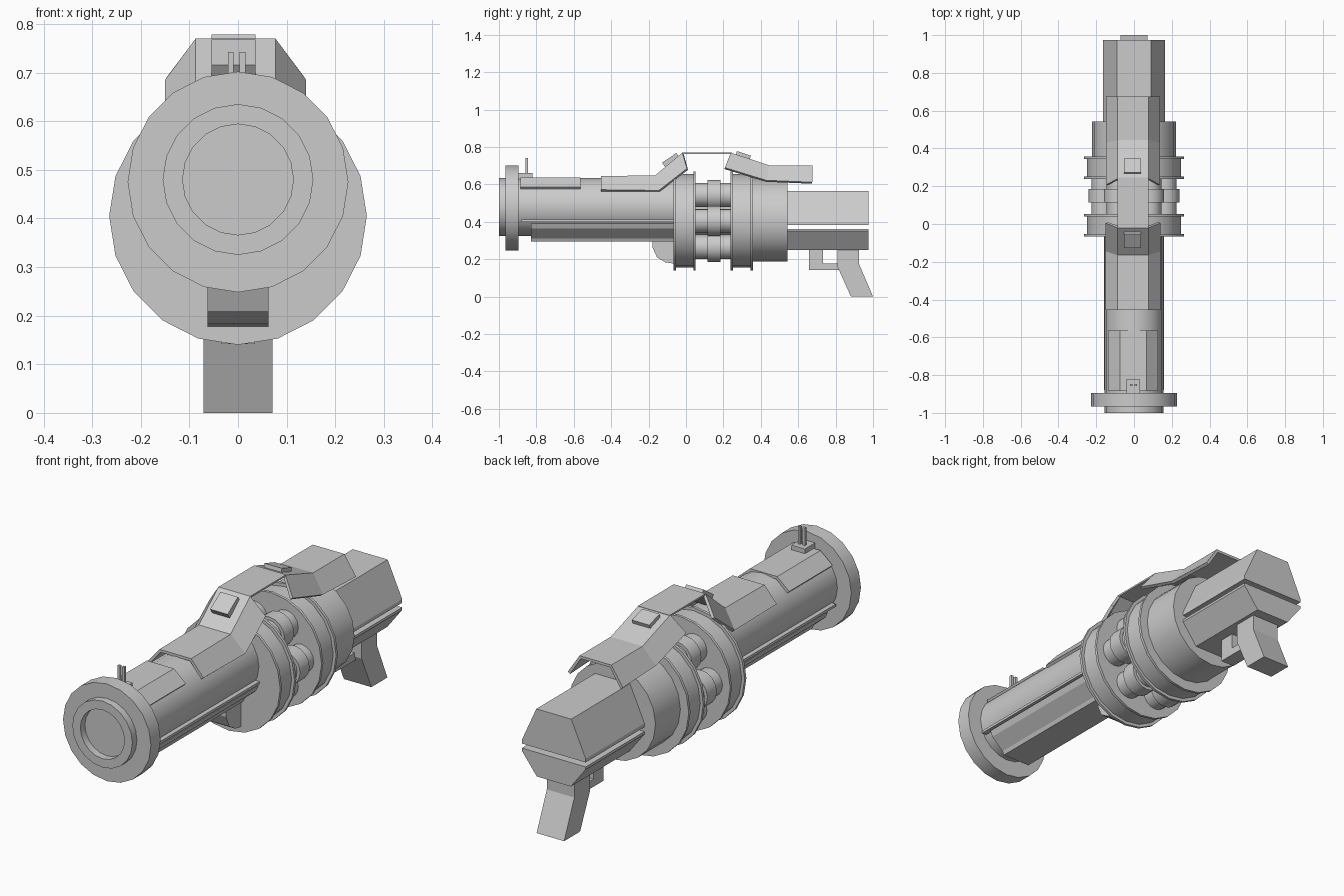
import bpy, bmesh, math

if "Cube" in bpy.data.objects:
    bpy.data.objects.remove(bpy.data.objects["Cube"])

CX = -0.005  # slight sideways offset of the cover plates


def finish(name, verts, faces, recalc=True, smooth=False):
    me = bpy.data.meshes.new(name)
    me.from_pydata(verts, [], faces)
    if recalc:
        bm = bmesh.new()
        bm.from_mesh(me)
        bmesh.ops.recalc_face_normals(bm, faces=bm.faces)
        bm.to_mesh(me)
        bm.free()
    ob = bpy.data.objects.new(name, me)
    bpy.context.collection.objects.link(ob)
    if smooth:
        bpy.ops.object.select_all(action='DESELECT')
        ob.select_set(True)
        bpy.context.view_layer.objects.active = ob
        bpy.ops.object.shade_smooth_by_angle(angle=math.radians(30))
    return ob


def lathe(name, profile, z, x=0, n=20):
    """Turn (y, radius) points around an axis parallel to y, capping both ends."""
    verts, faces = [], []
    for y, r in profile:
        for k in range(n):
            a = 2 * math.pi * k / n
            verts.append((x + r * math.cos(a), y, z + r * math.sin(a)))
    for i in range(len(profile) - 1):
        for k in range(n):
            m = (k + 1) % n
            faces.append((i*n + k, i*n + m, (i+1)*n + m, (i+1)*n + k))
    faces.append(tuple(range(n)))
    faces.append(tuple(range((len(profile) - 1) * n, len(profile) * n)))
    return finish(name, verts, faces, smooth=True)


def prism(name, ring_a, ring_b):
    n = len(ring_a)
    faces = [(k, (k+1) % n, n + (k+1) % n, n + k) for k in range(n)]
    faces += [tuple(range(n)), tuple(range(n, 2*n))]
    return finish(name, ring_a + ring_b, faces)


def along_y(name, half, y0, y1):
    """Mirror an (x, z) half section and extrude it along y."""
    sec = half + [(-x, z) for x, z in reversed(half)]
    return prism(name, [(x, y0, z) for x, z in sec], [(x, y1, z) for x, z in sec])


def along_x(name, prof, hw, x=0):
    """Extrude a (y, z) profile across x."""
    return prism(name, [(x - hw, y, z) for y, z in prof],
                 [(x + hw, y, z) for y, z in prof])


def shell(name, stations, top, side, x=0, thick=0.014):
    """Folded sheet; stations are (y top, z top, y edge, z edge)."""
    verts, faces = [], []
    for yt, zt, ye, ze in stations:
        verts += [(x - side, ye, ze), (x - top, yt, zt), (x + top, yt, zt), (x + side, ye, ze)]
    for i in range(len(stations) - 1):
        for j in range(3):
            a = 4*i + j
            faces.append((a, a+1, a+5, a+4))
    ob = finish(name, verts, faces, recalc=False)
    mod = ob.modifiers.new("thickness", 'SOLIDIFY')
    mod.thickness, mod.offset = thick, -1
    return ob


# Barrel with bore, and the muzzle flange
lathe("barrel", [(-0.06, 0.155), (-1.0, 0.155), (-1.0, 0.114), (-0.55, 0.114)], 0.48)
lathe("muzzle_flange", [(-0.966, 0.15), (-0.966, 0.227), (-0.895, 0.227), (-0.895, 0.15)], 0.475)

# Barrel dressing: top panel, under panel, side rails, chin
shell("barrel_top_panel", [(-0.885, 0.638, -0.885, 0.585), (-0.565, 0.638, -0.565, 0.585)],
      0.07, 0.132, CX)
along_y("barrel_under_panel", [(0.152, 0.392), (0.14, 0.365), (0.08, 0.312), (0.072, 0.295)],
        -0.83, -0.06)
for s in (-1, 1):
    along_x("barrel_side_rail", [(-0.88, 0.40), (-0.06, 0.40), (-0.06, 0.412), (-0.88, 0.412)],
            0.012, s * 0.146)
along_x("chin", [(-0.18, 0.32), (-0.18, 0.265), (-0.155, 0.21), (-0.11, 0.183),
                 (-0.05, 0.175), (-0.05, 0.32)], 0.063)

# Front sight
along_x("sight_base", [(-0.9, 0.62), (-0.82, 0.62), (-0.82, 0.66), (-0.9, 0.66)], 0.035, CX)
for s in (-1, 1):
    along_x("sight_post", [(-0.858, 0.65), (-0.846, 0.65), (-0.846, 0.742), (-0.858, 0.742)],
            0.006, -0.003 + s * 0.012)

# Two drum plates with raised rims, and the rear housing
for label, y0, y1 in (("front", -0.067, 0.052), ("rear", 0.238, 0.358)):
    t = 0.013
    lathe(label + "_drum_plate", [(y0, 0.265), (y0 + t, 0.265), (y0 + t, 0.25),
                                  (y1 - t, 0.25), (y1 - t, 0.265), (y1, 0.265)], 0.405)
lathe("rear_housing", [(0.35, 0.222), (0.542, 0.222)], 0.41)

# Ring of six chambers around an axle
lathe("drum_axle", [(0.04, 0.085), (0.25, 0.085)], 0.405)
for k in range(6):
    a = k * math.pi / 3
    lathe("chamber", [(0.04, 0.065), (0.115, 0.065), (0.115, 0.08), (0.185, 0.08),
                      (0.185, 0.065), (0.25, 0.065)],
          0.405 + 0.16 * math.sin(a), 0.16 * math.cos(a), 16)

# Folded cover plates joined by a thin bridge
shell("front_cover", [(-0.455, 0.645, -0.455, 0.572), (-0.165, 0.648, -0.145, 0.568),
                      (-0.02, 0.77, 0.005, 0.685)], 0.082, 0.145, CX)
shell("rear_cover", [(0.24, 0.77, 0.208, 0.69), (0.445, 0.702, 0.43, 0.622),
                     (0.675, 0.702, 0.675, 0.612)], 0.082, 0.142, CX)
along_x("cover_bridge", [(-0.02, 0.762), (0.245, 0.762), (0.245, 0.77), (-0.02, 0.77)],
        0.082, CX)

# Raised buttons on the sloping covers
along_x("front_button", [(-0.11, 0.69), (-0.04, 0.75), (-0.052, 0.768), (-0.128, 0.716)],
        0.045, CX - 0.004)
along_x("rear_button", [(0.268, 0.76), (0.34, 0.735), (0.347, 0.754), (0.272, 0.778)],
        0.045, CX - 0.004)

# Stock: upper and lower halves with a narrow gap
along_y("upper_stock", [(0.165, 0.383), (0.165, 0.40), (0.09, 0.565)], 0.53, 0.975)
along_y("lower_stock", [(0.165, 0.362), (0.165, 0.35), (0.088, 0.25)], 0.53, 0.975)

# Grip and trigger guard
along_x("grip", [(0.81, 0.26), (0.81, 0.16), (0.882, 0), (1.0, 0), (0.925, 0.175),
                 (0.925, 0.26)], 0.071)
along_x("trigger_guard", [(0.657, 0.26), (0.657, 0.142), (0.82, 0.142), (0.82, 0.178),
                          (0.732, 0.178), (0.732, 0.26)], 0.035)
